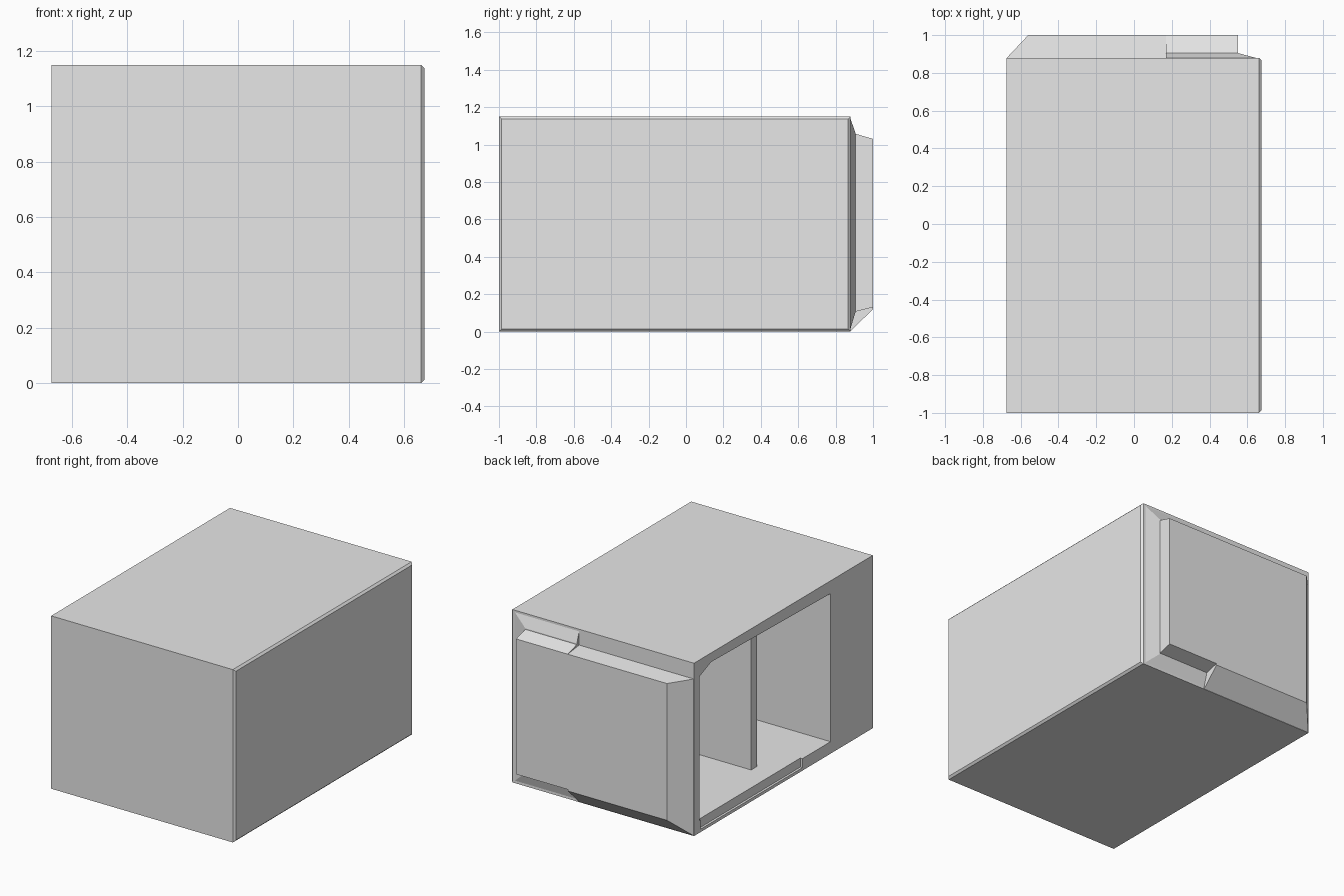
import bpy
import bmesh

cube = bpy.data.objects.get("Cube")
if cube:
    bpy.data.objects.remove(cube, do_unlink=True)

grey = bpy.data.materials.new("plain grey")
grey.use_nodes = True
colour = (0.8, 0.8, 0.8, 1)
grey.diffuse_color = colour
grey.node_tree.nodes["Principled BSDF"].inputs["Base Color"].default_value = colour


def finish(name, bm):
    bmesh.ops.recalc_face_normals(bm, faces=bm.faces)
    mesh = bpy.data.meshes.new(name)
    bm.to_mesh(mesh)
    bm.free()
    mesh.materials.append(grey)
    obj = bpy.data.objects.new(name, mesh)
    bpy.context.collection.objects.link(obj)
    return obj


def prism(name, profile, x0, x1, bevel=0):
    """Extrude a (y, z) profile along x, optionally bevelling the far x rim."""
    bm = bmesh.new()
    face = bm.faces.new([bm.verts.new((x0, y, z)) for y, z in profile])
    out = bmesh.ops.extrude_face_region(bm, geom=[face])
    for v in out["geom"]:
        if isinstance(v, bmesh.types.BMVert):
            v.co.x = x1
    bmesh.ops.recalc_face_normals(bm, faces=bm.faces)
    if bevel:
        rim = [e for e in bm.edges if all(abs(v.co.x - x1) < 1e-4 for v in e.verts)]
        bmesh.ops.bevel(bm, geom=rim, offset=bevel, segments=1, affect='EDGES')
    return finish(name, bm)


def frustum(name, back, front):
    """Join two x/z rectangles given as (y, x0, x1, z0, z1)."""
    bm = bmesh.new()
    loops = []
    for y, x0, x1, z0, z1 in (back, front):
        loops.append([bm.verts.new(c) for c in
                      ((x0, y, z0), (x1, y, z0), (x1, y, z1), (x0, y, z1))])
    a, b = loops
    bm.faces.new(a)
    bm.faces.new(b)
    for i in range(4):
        j = (i + 1) % 4
        bm.faces.new((a[i], a[j], b[j], b[i]))
    return finish(name, bm)


def cut(target, cutter):
    cutter.hide_render = True
    mod = target.modifiers.new("opening", 'BOOLEAN')
    mod.operation = 'DIFFERENCE'
    mod.solver = 'EXACT'
    mod.object = cutter
    bpy.context.view_layer.objects.active = target
    bpy.ops.object.modifier_apply(modifier=mod.name)
    bpy.data.objects.remove(cutter, do_unlink=True)


W, H, BACK = 0.675, 1.15, 0.88

# Main case with a chamfered rim on the closed side
case = prism("case", [(-1, 0), (BACK, 0), (BACK, H), (-1, H)], -W, W, 0.013)

# Open compartment and the shallow sill below it
cut(case, prism("compartment_cutter",
                [(-0.555, 0.08), (0.82, 0.08), (0.82, 1.04), (0.70, 1.09), (-0.555, 1.065)],
                -0.8, 0.62))
cut(case, prism("sill_cutter",
                [(-0.26, 0.02), (0.81, 0.02), (0.81, 0.09), (-0.26, 0.09)],
                -0.8, -W + 0.015))

# Upright divider inside the compartment
prism("divider", [(-0.01, 0.07), (0.05, 0.07), (0.05, 1.085), (-0.01, 1.08)], -0.515, 0.63)

# Sloped rim and raised cover on the back
SPLIT = 0.17
frustum("back_rim", (BACK - 0.005, SPLIT, W - 0.013, 0, H),
        (0.905, SPLIT, 0.55, 0.10, 1.065))
frustum("back_cover_narrow", (0.88, SPLIT, 0.55, 0.10, 1.065),
        (1, SPLIT, 0.55, 0.13, 1.03))
frustum("back_cover_wide", (BACK - 0.002, -W, SPLIT, 0, 1.045),
        (1, -0.56, SPLIT, 0.12, 1.03))
